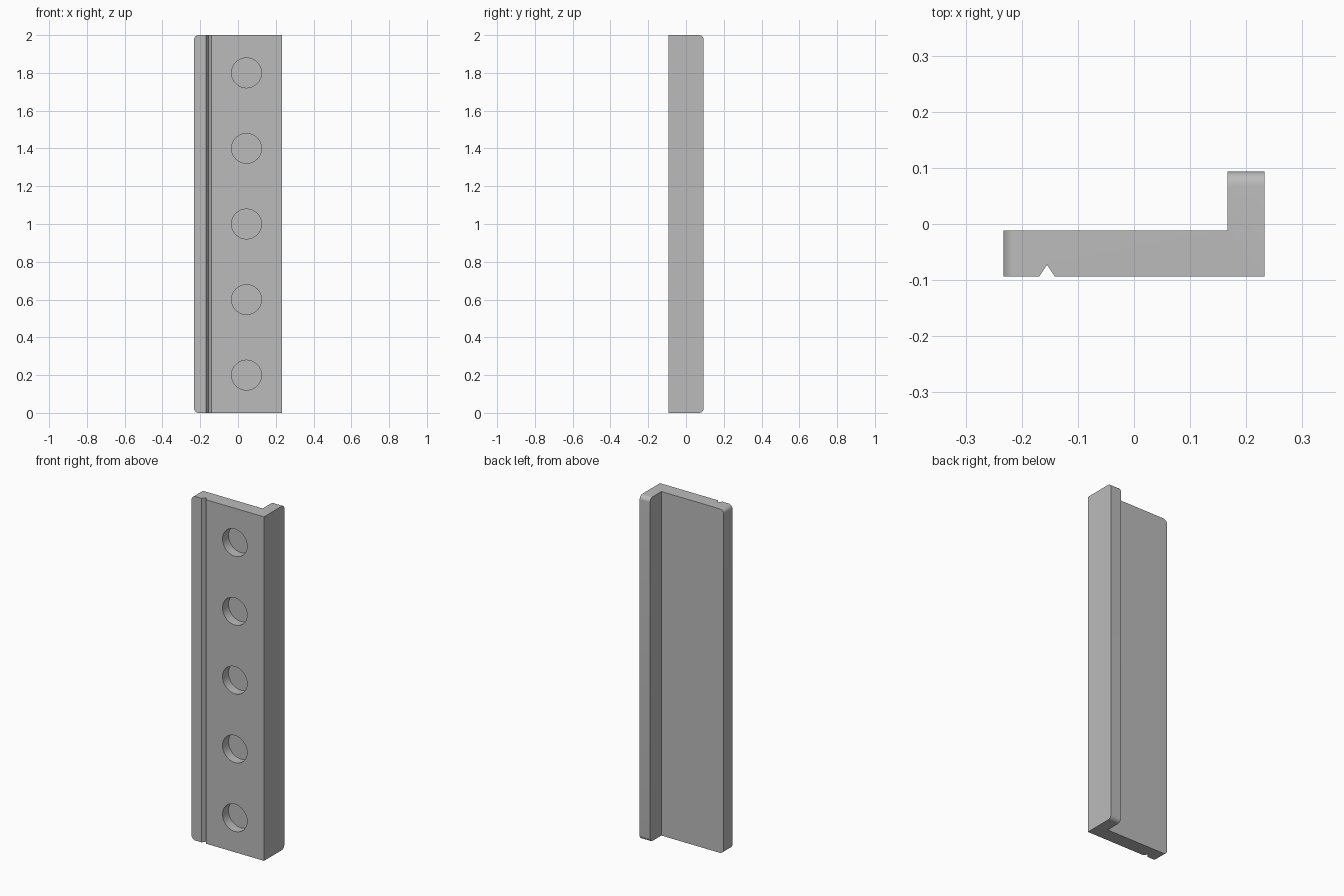
import bpy, bmesh
from math import pi
from mathutils import Matrix, Vector

if "Cube" in bpy.data.objects:
    bpy.data.objects.remove(bpy.data.objects["Cube"])

HEIGHT, HALF_W, HALF_D = 2.0, 0.233, 0.0935
PLATE_BACK, FLANGE_X = -0.012, 0.167
GROOVE_X, GROOVE_HALF, GROOVE_DEPTH = -0.155, 0.014, 0.021
CORNER = 0.025
HOLE_X, HOLE_R, HOLE_DEPTH = 0.045, 0.079, 0.055

grey = bpy.data.materials.new("plain grey")
grey.use_nodes = True
colour = (0.5, 0.5, 0.5, 1)
grey.diffuse_color = colour
grey.node_tree.nodes["Principled BSDF"].inputs["Base Color"].default_value = colour


def make_object(name, bm):
    bmesh.ops.recalc_face_normals(bm, faces=bm.faces)
    mesh = bpy.data.meshes.new(name)
    bm.to_mesh(mesh)
    bm.free()
    mesh.materials.append(grey)
    obj = bpy.data.objects.new(name, mesh)
    bpy.context.collection.objects.link(obj)
    return obj


# L-shaped section with a V groove, extruded upward
profile = [
    (-HALF_W, -HALF_D),
    (GROOVE_X - GROOVE_HALF, -HALF_D),
    (GROOVE_X, -HALF_D + GROOVE_DEPTH),
    (GROOVE_X + GROOVE_HALF, -HALF_D),
    (HALF_W, -HALF_D),
    (HALF_W, HALF_D),
    (FLANGE_X, HALF_D),
    (FLANGE_X, PLATE_BACK),
    (-HALF_W, PLATE_BACK),
]
bm = bmesh.new()
base = bm.faces.new([bm.verts.new((x, y, 0)) for x, y in profile])
extruded = bmesh.ops.extrude_face_region(bm, geom=[base])["geom"]
top_verts = [v for v in extruded if isinstance(v, bmesh.types.BMVert)]
bmesh.ops.translate(bm, verts=top_verts, vec=(0, 0, HEIGHT))
bmesh.ops.recalc_face_normals(bm, faces=bm.faces)


# Rounded end corners on the plate's free edge and the flange's back edge
def is_end_corner(edge):
    a, b = (v.co for v in edge.verts)
    level = abs(a.z - b.z) < 1e-5
    free_edge = max(a.x, b.x) < -HALF_W + 1e-4
    flange_edge = min(a.y, b.y) > HALF_D - 1e-4
    return level and (free_edge or flange_edge)


corners = [e for e in bm.edges if is_end_corner(e)]
bmesh.ops.bevel(bm, geom=corners, offset=CORNER, offset_type='OFFSET',
                segments=8, profile=0.5, affect='EDGES')
bar = make_object("angle_bar", bm)

# Row of blind round holes in the front face
bm = bmesh.new()
for i in range(5):
    centre = Vector((HOLE_X, -HALF_D, 0.2 + 0.4 * i))
    bmesh.ops.create_cone(bm, cap_ends=True, segments=64,
                          radius1=HOLE_R, radius2=HOLE_R, depth=2 * HOLE_DEPTH,
                          matrix=Matrix.Translation(centre) @ Matrix.Rotation(pi / 2, 4, 'X'))
cutter = make_object("hole_cutter", bm)
cutter.hide_render = True

cut = bar.modifiers.new("holes", 'BOOLEAN')
cut.operation = 'DIFFERENCE'
cut.solver = 'EXACT'
cut.object = cutter

bpy.ops.object.select_all(action='DESELECT')
bar.select_set(True)
bpy.context.view_layer.objects.active = bar
bpy.ops.object.modifier_apply(modifier=cut.name)
bpy.data.objects.remove(cutter)
bpy.ops.object.shade_smooth_by_angle(angle=pi / 6)
